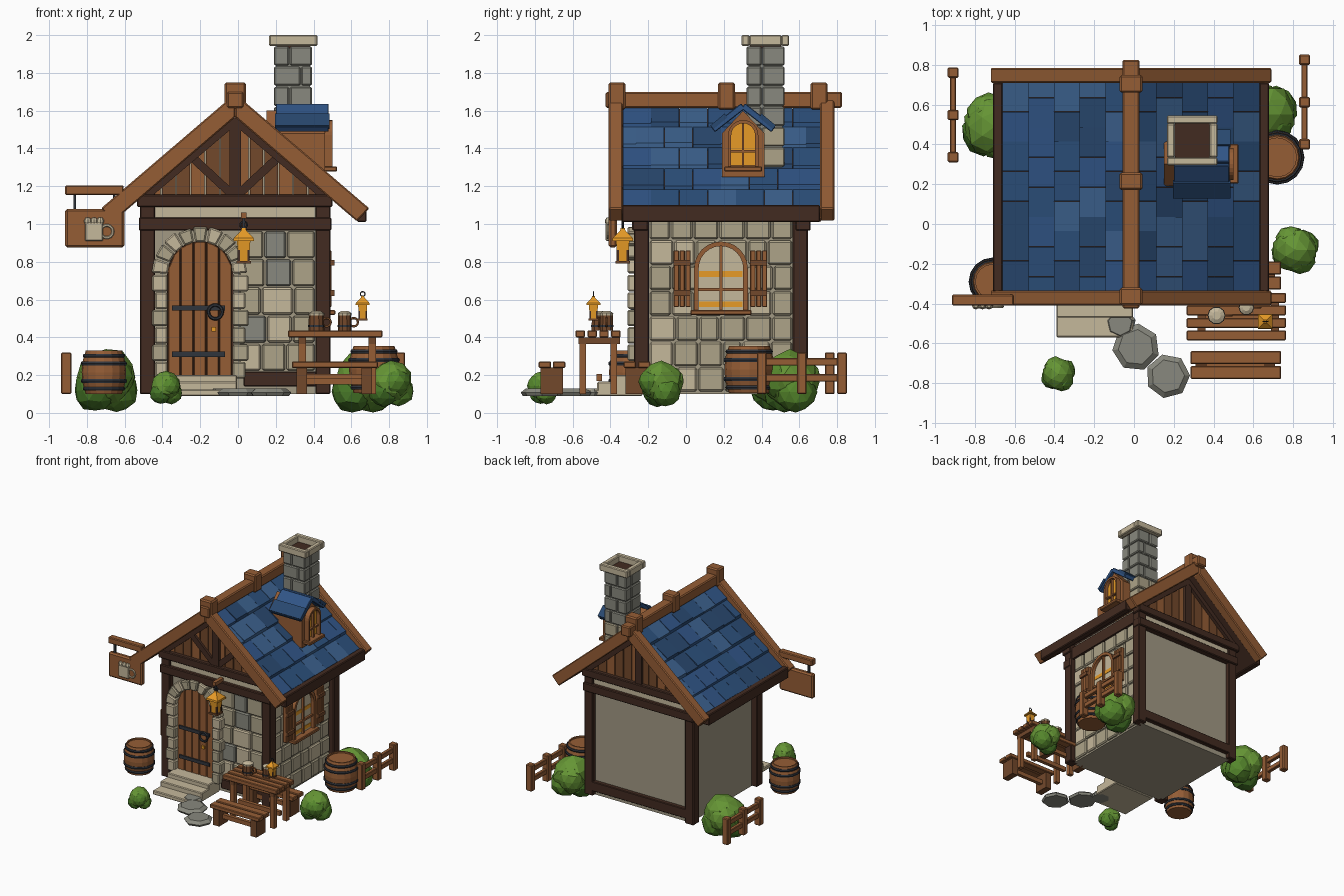
import bpy, bmesh, random
from math import sin, cos, pi, radians, hypot
from mathutils import Matrix, Vector

if "Cube" in bpy.data.objects:
    bpy.data.objects.remove(bpy.data.objects["Cube"])
random.seed(4)

def mat(name, r, g, b):
    m = bpy.data.materials.new(name)
    m.diffuse_color = (r, g, b, 1)
    m.use_nodes = True
    m.node_tree.nodes["Principled BSDF"].inputs["Base Color"].default_value = m.diffuse_color
    return m
WOOD, PLANK, DARK = mat("wood", .30, .11, .036), mat("plank", .17, .065, .024), mat("dark_wood", .055, .024, .015)
CREAM, STONE, GREY = mat("cream_stone", .56, .48, .33), mat("stone", .42, .37, .25), mat("grey_stone", .25, .25, .21)
PLASTER, IRON, AMBER = mat("plaster", .36, .32, .23), mat("iron", .03, .035, .045), mat("amber", .8, .33, .02)
BLUES = [mat("tile_%d" % i, *c) for i, c in enumerate([(.022, .065, .16), (.03, .09, .24), (.045, .12, .27), (.025, .08, .2)])]
GREENS = [mat("leaf_%d" % i, *c) for i, c in enumerate([(.09, .24, .025), (.13, .3, .035), (.06, .18, .02)])]
STONES = [STONE, CREAM, STONE, STONE, GREY]

def finish(name, bm, m, bevel=0):
    bmesh.ops.recalc_face_normals(bm, faces=bm.faces)
    me = bpy.data.meshes.new(name)
    bm.to_mesh(me)
    bm.free()
    me.materials.append(m)
    ob = bpy.data.objects.new(name, me)
    bpy.context.collection.objects.link(ob)
    if bevel:
        b = ob.modifiers.new("bevel", "BEVEL")
        b.width, b.segments = bevel, 1
    return ob

def prism(name, pts, d0, d1, m, axis='y', bevel=0):
    """Extrude a 2D profile from d0 to d1 along an axis."""
    put = {'y': lambda u, v, d: (u, d, v), 'x': lambda u, v, d: (d, u, v), 'z': lambda u, v, d: (u, v, d)}[axis]
    bm = bmesh.new()
    a, b = ([bm.verts.new(put(u, v, d)) for u, v in pts] for d in (d0, d1))
    bm.faces.new(a)
    bm.faces.new(b)
    for i in range(len(pts)):
        j = (i + 1) % len(pts)
        bm.faces.new((a[i], a[j], b[j], b[i]))
    return finish(name, bm, m, bevel)

def box(name, x0, x1, y0, y1, z0, z1, m, bevel=0):
    return prism(name, [(x0, z0), (x1, z0), (x1, z1), (x0, z1)], y0, y1, m, 'y', bevel)

def bar(name, p, q, w, d0, d1, m, axis='y', bevel=0):
    """Straight timber of width w between two profile points."""
    (a, b), (c, d) = p, q
    l = hypot(c - a, d - b)
    nx, nz = -(d - b) / l * w / 2, (c - a) / l * w / 2
    return prism(name, [(a + nx, b + nz), (c + nx, d + nz), (c - nx, d - nz), (a - nx, b - nz)], d0, d1, m, axis, bevel)

def lathe(name, prof, x, y, m, n=16, rot=0):
    bm = bmesh.new()
    rings = [[bm.verts.new((x + r * cos(2*pi*i/n + rot), y + r * sin(2*pi*i/n + rot), z)) for i in range(n)] for r, z in prof]
    for a, b in zip(rings, rings[1:]):
        for i in range(n):
            bm.faces.new((a[i], a[(i+1) % n], b[(i+1) % n], b[i]))
    bm.faces.new(rings[0])
    bm.faces.new(rings[-1])
    return finish(name, bm, m)

def ring(name, c, R, r, m, axis='y', n=14):
    bm = bmesh.new()
    g = []
    for i in range(n):
        a = 2*pi*i/n
        row = []
        for k in range(6):
            t = R + r * cos(k*pi/3)
            u, v, w = t*cos(a), t*sin(a), r*sin(k*pi/3)
            row.append(bm.verts.new(Vector(c) + Vector({'y': (u, w, v), 'x': (w, u, v), 'z': (u, v, w)}[axis])))
        g.append(row)
    for i in range(n):
        for k in range(6):
            bm.faces.new((g[i][k], g[(i+1) % n][k], g[(i+1) % n][(k+1) % 6], g[i][(k+1) % 6]))
    return finish(name, bm, m)

def arch(c, zc, z0, r, n=12):
    return [(c + r, z0)] + [(c + r*cos(pi*i/n), zc + r*sin(pi*i/n)) for i in range(n + 1)] + [(c - r, z0)]

CX = -.015
# House body
hw, zs = .455, 1.17
prism("house_body", [(CX-hw, .1), (CX+hw, .1), (CX+hw, zs), (CX, 1.55), (CX-hw, zs)], -.23, .61, PLASTER)
for x in (-.52, .41):
    for y, n in ((-.275, "front"), (.565, "back")):
        box(n + "_post", x, x + .08, y, y + .08, .1, 1.17, DARK, .006)
for n, y0, y1 in (("front", -.275, -.21), ("back", .59, .65)):
    box(n + "_sill_beam", -.48 if n == "back" else .03, .45, y0 + .005, y1 - .005, .14, .22, DARK, .005)
    box(n + "_tie_beam", -.525, .495, y0 - .01, y1 + .01, .965, 1.035, DARK, .006)
    box(n + "_plaster_strip", -.47, .44, y0 + .02, y1 - .02, 1.035, 1.09, CREAM)
    box(n + "_gable_beam", -.535, .5, y0 - .015, y1 + .015, 1.09, 1.155, DARK, .006)
    # Gable planks, rafters and king post
    for i in range(12):
        a, b = -.48 + i*.0775, -.48 + i*.0775 + .071
        top = lambda x: 1.575 - .855*abs(x - CX)
        prism(n + "_gable_plank", [(a, 1.15), (b, 1.15), (b, top(b)), (a, top(a))], y0 + .02, y1 - .02, (PLANK, WOOD)[i % 3 == 0])
    for s in (-1, 1):
        bar(n + "_gable_rafter", (CX, 1.56), (CX + s*.49, 1.145), .06, y0 - .008, y1 + .008, DARK)
        if n == "front":
            bar("gable_strut", (CX + s*.02, 1.16), (CX + s*.235, 1.36), .045, y0, y1, DARK)
    box(n + "_king_post", CX - .03, CX + .03, y0 - .005, y1 + .005, 1.15, 1.56, DARK)
for x in (-.505, .425):
    box("wall_plate", x, x + .05, -.2, .57, 1.03, 1.13, DARK)

# Stone facing on the front and right walls
def stones(axis, u0, u1, z0, z1, rows, width, d0, d1):
    h = (z1 - z0) / rows
    for r in range(rows):
        k = round((u1 - u0) / width)
        cuts = [u0] + [u0 + (u1-u0)*(i + random.uniform(-.18, .18))/k for i in range(1, k)] + [u1]
        for a, b in zip(cuts, cuts[1:]):
            p = [(a+.004, z0+r*h+.004), (b-.004, z0+r*h+.004), (b-.004, z0+r*h+h-.004), (a+.004, z0+r*h+h-.004)]
            prism("wall_stone", p, d0, d1 + random.uniform(0, .01)*(1 if d1 > d0 else -1), random.choice(STONES if axis == 'y' else STONES[:4]), axis, .009)
stones('y', .0, .41, .22, .965, 5, .145, -.21, -.25)
stones('x', -.195, .565, .11, 1.05, 7, .125, .42, .452)

# Door with stone surround
dc, zc = -.2, .735
for i in range(5):
    a = dc - .17 + i*.068
    b = a + .064
    tz = lambda x: zc + max(0, .172**2 - (x - dc)**2)**.5
    prism("door_plank", [(a, .19), (b, .19), (b, tz(b)), ((a+b)/2, tz((a+b)/2)), (a, tz(a))], -.27, -.22, WOOD, 'y', .004)
prism("door_backing", arch(dc, zc, .19, .175), -.25, -.22, DARK)
for z in (.31, .555):
    box("door_strap", dc - .15, dc + .13, -.28, -.265, z - .014, z + .014, IRON)
ring("door_ring", (-.12, -.285, .535), .037, .009, IRON)
box("door_lock", -.14, -.117, -.285, -.265, .43, .455, AMBER)
for i in range(9):
    a, b = pi*i/9 + .02, pi*(i+1)/9 - .02
    ro = .25 + random.uniform(-.008, .008)
    prism("arch_stone", [(dc + r*cos(t), zc + r*sin(t)) for r, t in ((.172, a), (ro, a), (ro, b), (.172, b))], -.31, -.22, random.choice([CREAM, STONE]), 'y', .008)
for s in (-1, 1):
    for i in range(6):
        w = .24 + .015*(i % 2)
        x0, x1 = sorted((dc + s*.172, dc + s*w))
        box("jamb_stone", x0, x1, -.31, -.22, .183 + i*.092, .27 + i*.092, random.choice([CREAM, STONE]), .008)
for i, (y, z) in enumerate(((-.38, .2), (-.47, .165), (-.57, .125))):
    box("doorstep_%d" % i, -.39, -.005, y, -.23, .09, z, CREAM, .006)

# Roof: boards, tiles, fascia, barge boards, ridge
SL = .855
zt = lambda d, n: 1.645 - SL*d + n
for s in (-1, 1):
    P = lambda pts: [(CX + s*d, zt(d, n)) for d, n in pts]
    prism("roof_board", P([(0, -.035), (.65, -.035), (.65, -.075), (0, -.075)]), -.335, .715, DARK)
    for r in range(5):
        d0, d1 = r*.129, (r+1)*.129
        off = (r % 2)*.07
        cuts = [-.335] + [-.335 + off + i*.15 for i in range(0 if off else 1, 7)] + [.715]
        for a, b in zip(cuts, cuts[1:]):
            e = random.uniform(-.006, .006)
            prism("roof_tile", P([(d0, -.02), (d1, e), (d1, -.04), (d0, -.04)]), a + .001, b - .001, random.choice(BLUES))
    x0, x1 = sorted((CX + s*.645, CX + s*.695))
    box("eave_fascia", x0, x1, -.34, .71, 1.01, 1.1, DARK, .006)
    for n, y in (("front", -.41), ("back", .71)):
        prism(n + "_barge_board", P([(0, .045), (.71, .045), (.645, -.08), (0, -.08)]), y, y + .075, WOOD, 'y', .007)
box("ridge_beam", -.058, .028, -.425, .825, 1.615, 1.7, WOOD, .008)
for y in (-.41, .17, .66):
    box("ridge_block", -.072, .042, y, y + .09, 1.605, 1.75, WOOD, .01)

# Chimney
box("chimney_core", .2, .38, .33, .51, 1.3, 1.93, GREY)
for i in range(6):
    z = 1.305 + i*.107
    f = .27 if i % 2 else .33
    for x0, x1, y0, y1 in ((.19, f, .32, .44), (f+.005, .392, .32, .4), (.19, f, .445, .522), (f+.005, .392, .405, .522)):
        box("chimney_stone", x0, x1, y0, y1, z, z + .1, STONE if i < 2 else GREY, .007)
for x0, x1, y0, y1 in ((.165, .42, .295, .335), (.165, .42, .505, .545), (.165, .205, .335, .505), (.38, .42, .335, .505)):
    box("chimney_cap", x0, x1, y0, y1, 1.943, 2.0, CREAM, .006)
box("chimney_flue", .205, .38, .335, .505, 1.93, 1.95, DARK)

# Windows facing right
def window(n, c, zc, z0, r, x, w):
    prism(n + "_frame", arch(c, zc, z0, r) + arch(c, zc, z0, r - w)[::-1], x - .02, x + .03, WOOD, 'x')
    box(n + "_mullion", x, x + .02, c - w/3, c + w/3, z0, zc + r - w, WOOD)
    box(n + "_transom", x, x + .02, c - r + w, c + r - w, (z0+zc)/2 - w/3, (z0+zc)/2 + w/3, WOOD)
    box(n + "_sill", x - .02, x + .055, c - r - .02, c + r + .02, z0 - .022, z0 + .005, WOOD, .005)
window("side_window", .185, .765, .54, .142, .46, .024)
prism("side_window_glass", arch(.185, .765, .54, .125), .44, .463, CREAM, 'x')
for z in (.56, .72):
    box("window_glow", .45, .467, .07, .3, z, z + .03, AMBER)
for y in (-.065, .34):
    for i in range(3):
        box("shutter_slat", .46, .495, y + i*.031, y + i*.031 + .028, .56, .86, WOOD, .004)
    for z in (.62, .78):
        box("shutter_batten", .49, .51, y, y + .09, z, z + .03, PLANK)

# Dormer
prism("dormer_body", [(.19, 1.25), (.415, 1.25), (.415, 1.48), (.3025, 1.6), (.19, 1.48)], .15, .46, WOOD, 'x')
prism("dormer_glass", arch(.3025, 1.47, 1.31, .065), .44, .47, AMBER, 'x')
window("dormer_window", .3025, 1.47, 1.3, .08, .47, .017)
for s in (-1, 1):
    bar("dormer_roof", (.3025, 1.625), (.3025 + s*.16, 1.5), .035, .2, .48, BLUES[1], 'x', .004)
    bar("dormer_tile_edge", (.3025 + s*.09, 1.575), (.3025 + s*.165, 1.512), .025, .195, .485, BLUES[0], 'x')

# Hanging sign
box("sign_arm", -.915, -.605, -.41, -.355, 1.153, 1.205, WOOD, .006)
box("sign_board", -.915, -.602, -.41, -.365, .875, 1.08, WOOD, .012)
for x in (-.865, -.655):
    box("sign_hanger", x - .007, x + .007, -.395, -.38, 1.07, 1.16, IRON)
box("sign_mug", -.81, -.715, -.425, -.405, .91, 1.01, CREAM, .005)
for i in range(3):
    lathe("sign_foam", [(.012, .995), (.02, 1.01), (.02, 1.02), (.01, 1.035)], -.795 + i*.033, -.41, CREAM, 8)
ring("sign_mug_handle", (-.695, -.415, .96), .033, .008, CREAM)

# Lanterns
def lantern(n, x, y, z, s):
    L = lambda part, prof, m: lathe(n + part, [(r*s, z + h*s) for r, h in prof], x, y, m, 4, pi/4)
    L("_base", [(.055, 0), (.055, .015)], PLANK)
    L("_glass", [(.04, .015), (.05, .12)], AMBER)
    L("_hood", [(.078, .12), (.075, .135), (.02, .175), (.015, .19)], AMBER)
    for i in range(4):
        dx, dy = .037*s*cos(pi/4 + i*pi/2), .037*s*sin(pi/4 + i*pi/2)
        box(n + "_bar", x+dx-.006*s, x+dx+.006*s, y+dy-.006*s, y+dy+.006*s, z, z + .125*s, DARK)
    ring(n + "_ring", (x, y, z + .205*s), .018*s, .005*s, IRON)
lantern("wall_lantern", .03, -.335, .79, 1)
box("lantern_bracket", .015, .045, -.36, -.24, 1.03, 1.06, WOOD)
box("lantern_hook", .024, .036, -.341, -.329, .98, 1.04, IRON)
lantern("table_lantern", .66, -.49, .49, .68)

# Table and benches
for i in range(4):
    box("table_plank", .265, .765, -.585 + i*.063, -.535 + i*.063, .4, .437, WOOD, .005)
for x in (.32, .69):
    box("table_crossbar", x, x + .04, -.57, -.35, .365, .4, PLANK)
    for y in (-.565, -.4):
        box("table_leg", x, x + .04, y, y + .035, .1, .38, WOOD)
box("table_stretcher", .33, .72, -.475, -.445, .17, .205, WOOD)
for y in (-.78, -.33):
    for i in range(2):
        box("bench_plank", .285, .74, y + i*.075, y + i*.075 + .066, .238, .272, WOOD, .005)
    for x in (.31, .655):
        box("bench_leg", x, x + .055, y + .01, y + .13, .1, .24, PLANK)
    box("bench_stretcher", .33, .69, y + .055, y + .085, .15, .185, WOOD)
for x, y, r in ((.415, -.46, .042), (.565, -.42, .036)):
    lathe("mug", [(r, .437), (r*.95, .52)], x, y, PLANK, 10)
    lathe("mug_band", [(r*1.08, .455), (r*1.08, .465)], x, y, IRON, 10)
    lathe("mug_foam", [(r, .515), (r*1.02, .528), (r*.5, .54)], x, y, CREAM, 10)
    ring("mug_handle", (x + r + .012, y, .48), .022, .006, WOOD)

# Barrels
for x, y, r, z, h in ((-.71, -.29, .12, .1, .23), (.72, .335, .135, .105, .25)):
    lathe("barrel", [(r*.8, z), (r*.94, z + h*.25), (r*.98, z + h*.5), (r*.94, z + h*.75), (r*.8, z + h), (r*.72, z + h), (r*.72, z + h - .012)], x, y, WOOD)
    for a, k in ((.12, .9), (.3, .985), (.7, .985), (.88, .9)):
        lathe("barrel_hoop", [(r*k, z + h*a - .01), (r*(k+.03), z + h*a), (r*k, z + h*a + .01)], x, y, IRON)

# Fences
for x, y in ((.83, .375), (-.937, .31)):
    for p in (0, .212, .425):
        box("fence_post", x, x + .055, y + p, y + p + .052, .1, .32, WOOD, .006)
    for z in (.165, .25):
        box("fence_rail", x + .012, x + .042, y, y + .475, z, z + .04, WOOD, .004)

# Bushes: clusters of faceted balls
for x, y, z, r in ((-.7, .49, .17, .18), (.66, .55, .16, .175), (.81, -.13, .15, .128), (-.38, -.755, .132, .093)):
    for i in range(5):
        a = i*2*pi/4 + .5
        o = (0, 0, .1) if i == 4 else (.36*cos(a), .36*sin(a), (-.28, .12)[i % 2])
        bm = bmesh.new()
        bmesh.ops.create_icosphere(bm, subdivisions=2, radius=r*(.88 if i == 4 else .63))
        for v in bm.verts:
            v.co = v.co*random.uniform(.93, 1.05) + Vector(o)*r + Vector((x, y, z))
            v.co.z = max(v.co.z, .002)
        finish("bush_clump", bm, GREENS[i % 3])

# Path stones
for x, y, r in ((.01, -.62, .12), (.17, -.765, .112), (-.07, -.5, .08)):
    lathe("path_stone", [(r*.9, .09), (r, .108), (r*.75, .13)], x, y, GREY, 7, random.random())
